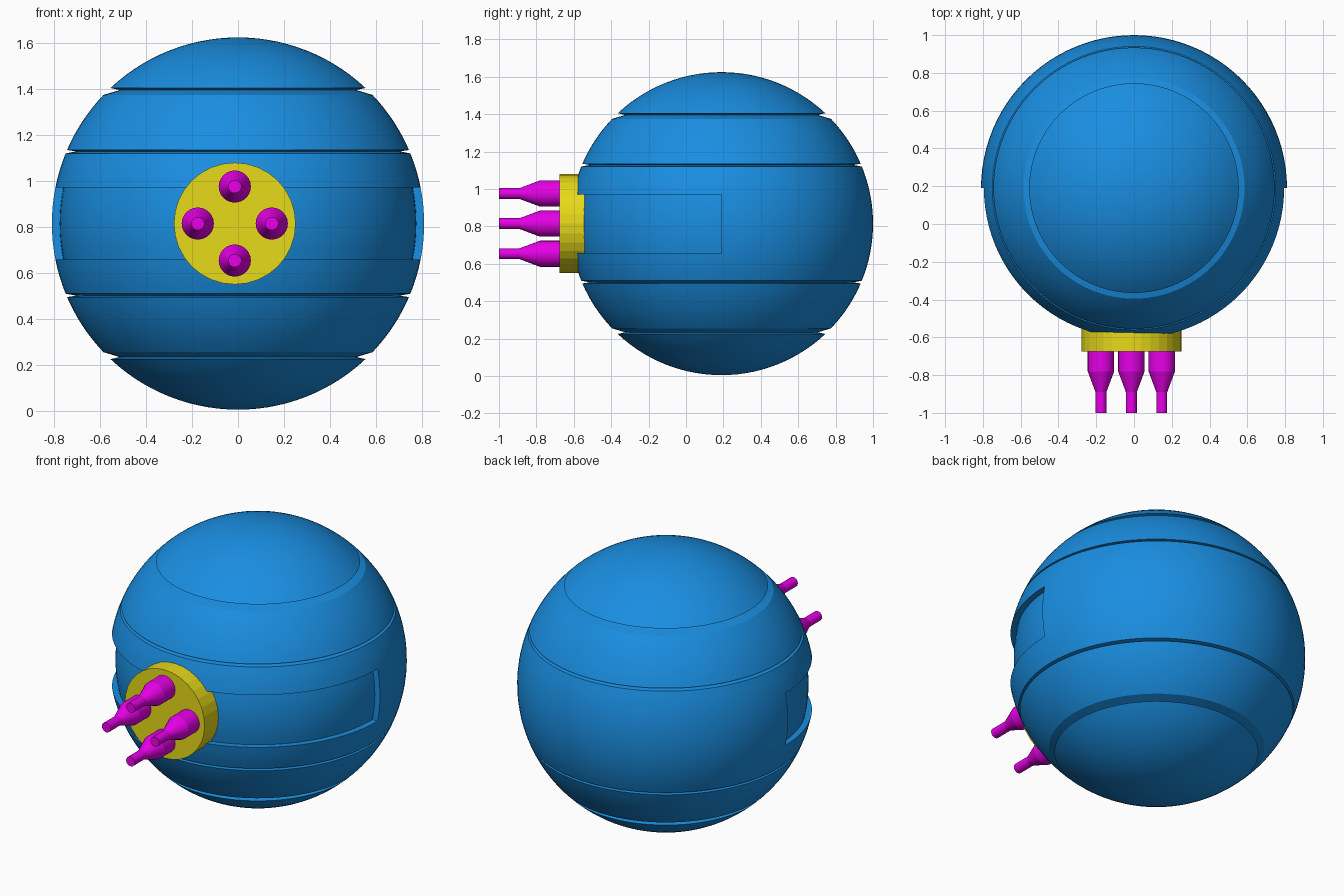
import bpy, bmesh
from math import pi, sin, cos, sqrt, radians
from mathutils import Vector, Matrix

if "Cube" in bpy.data.objects:
    bpy.data.objects.remove(bpy.data.objects["Cube"])

CY, CZ, R = 0.19, 0.815, 0.81      # sphere centre and radius
RECESS_R, RECESS_H = 0.776, 0.157  # recessed belt floor radius and half height


def material(name, rgb):
    m = bpy.data.materials.new(name)
    m.diffuse_color = (*rgb, 1)
    m.use_nodes = True
    m.node_tree.nodes["Principled BSDF"].inputs["Base Color"].default_value = m.diffuse_color
    return m


BLUE = material("blue", (0.01, 0.27, 0.75))
YELLOW = material("yellow", (0.80, 0.70, 0.01))
MAGENTA = material("magenta", (0.80, 0.0, 0.80))


def revolve(name, profiles, stops, mat, matrix, smooth_angle):
    """Spin (radius, height) profiles round local z; stops are (angle, profile index)."""
    bm = bmesh.new()
    rings = [[bm.verts.new((r * cos(a), r * sin(a), h)) for r, h in profiles[k]]
             for a, k in stops]
    for i, ring in enumerate(rings):
        nxt = rings[(i + 1) % len(rings)]
        for j in range(len(ring) - 1):
            bm.faces.new((ring[j], nxt[j], nxt[j + 1], ring[j + 1]))
    bmesh.ops.remove_doubles(bm, verts=bm.verts, dist=1e-5)
    bmesh.ops.dissolve_degenerate(bm, edges=bm.edges, dist=1e-5)
    bmesh.ops.recalc_face_normals(bm, faces=bm.faces)
    bm.transform(matrix)
    me = bpy.data.meshes.new(name)
    bm.to_mesh(me)
    bm.free()
    me.materials.append(mat)
    ob = bpy.data.objects.new(name, me)
    bpy.context.collection.objects.link(ob)
    bpy.context.view_layer.objects.active = ob
    ob.select_set(True)
    bpy.ops.object.shade_smooth_by_angle(angle=radians(smooth_angle))
    ob.select_set(False)
    return ob


def arc(h0, h1, n, rad=R):
    hs = [h0 + (h1 - h0) * i / n for i in range(n + 1)]
    return [(sqrt(max(rad * rad - h * h, 0)), h) for h in hs]


def cap_arc(h0, n):
    # even angular steps from h0 up to the pole
    a0 = math_acos(h0 / R)
    return [(R * sin(a0 * (1 - i / n)), R * cos(a0 * (1 - i / n))) for i in range(n + 1)]


def math_acos(v):
    from math import acos
    return acos(v)


def body_profile(belt_radius):
    # upper half above the belt: band, groove, band, groove, cap
    upper = (arc(RECESS_H, 0.305, 4) + [(0.705, 0.314)] + arc(0.32, 0.56, 8)
             + [(0.515, 0.581)] + cap_arc(0.59, 14))
    lower = [(r, -h) for r, h in reversed(upper)]
    return lower + arc(-RECESS_H, RECESS_H, 8, belt_radius) + upper


# Sphere body: belt is recessed round the front half only
N = 48
stops = [(pi * i / N, 0) for i in range(N + 1)] + [(pi + pi * i / N, 1) for i in range(N + 1)]
revolve("sphere_body", [body_profile(R), body_profile(RECESS_R)], stops, BLUE,
        Matrix.Translation((0, CY, CZ)), 25)


def front_part(name, profile, x, z, sides, mat, angle):
    # local z points forward (-y)
    mtx = Matrix.Translation((x, 0, z)) @ Matrix.Rotation(pi / 2, 4, 'X')
    revolve(name, [profile], [(2 * pi * i / sides, 0) for i in range(sides)], mat, mtx, angle)


# Round mounting plate
PX = -0.014
front_part("mounting_plate", [(0, 0.50), (0.265, 0.50), (0.265, 0.675), (0, 0.675)],
           PX, CZ, 32, YELLOW, 5)

# Four nozzles
nozzle = [(0, 0.66), (0.07, 0.66), (0.07, 0.78), (0.029, 0.89), (0.029, 1.0), (0, 1.0)]
for i in range(4):
    a = i * pi / 2
    front_part(f"nozzle_{i + 1}", nozzle, PX + 0.161 * cos(a), CZ + 0.161 * sin(a),
               24, MAGENTA, 16)
